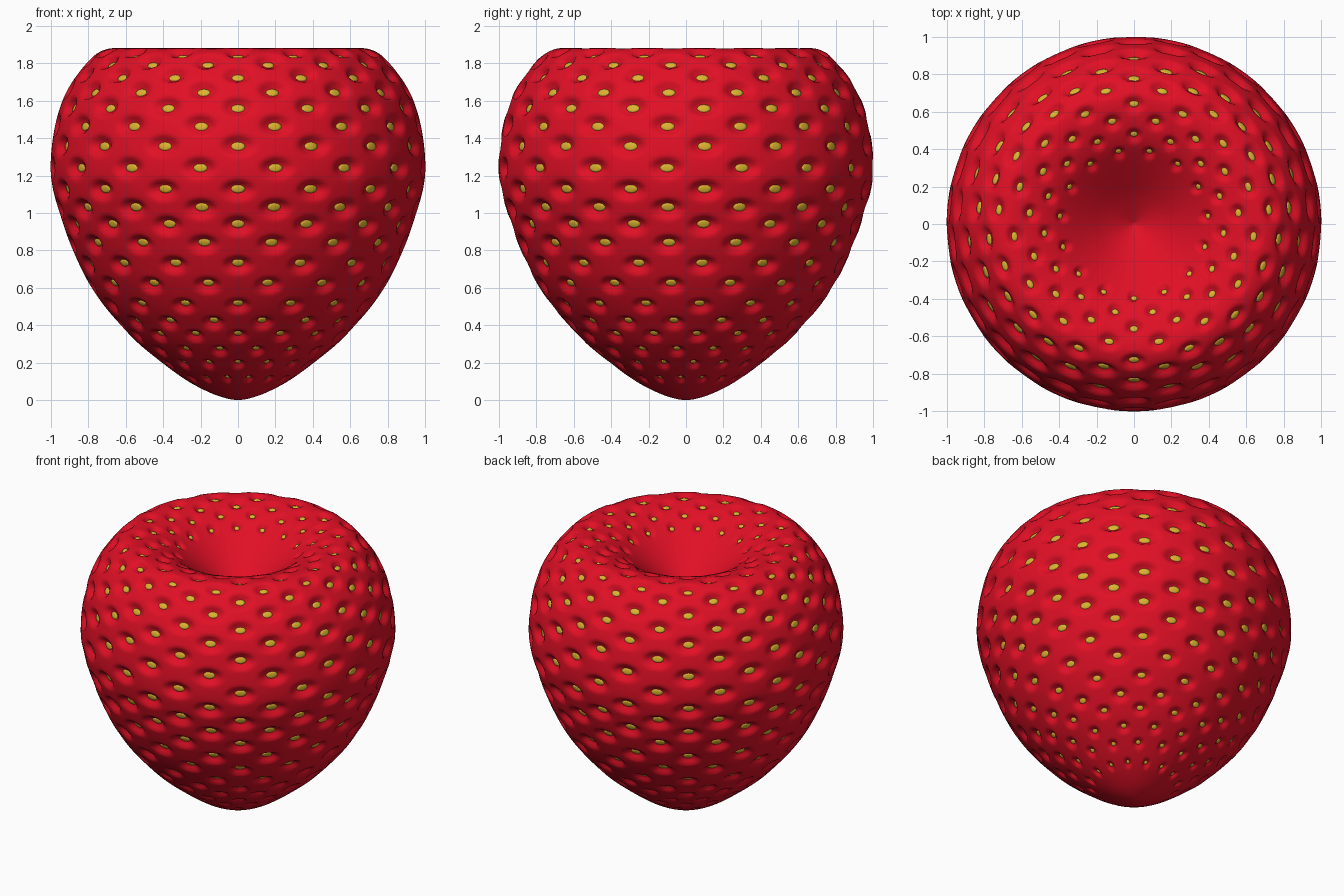
import bpy, bmesh, math
from mathutils import Vector

if "Cube" in bpy.data.objects:
    bpy.data.objects.remove(bpy.data.objects["Cube"])

# ---- berry profile (radius, height): tip -> flank -> rim -> hollow ----
PROFILE = [(0, 0), (.10, .02), (.20, .063), (.29, .115), (.40, .195), (.535, .305), (.635, .41),
           (.72, .51), (.80, .63), (.86, .75), (.91, .87), (.95, .99), (.983, 1.10),
           (1.0, 1.2), (1.0, 1.3), (.988, 1.41), (.965, 1.52), (.93, 1.62), (.88, 1.71),
           (.81, 1.80), (.75, 1.855), (.68, 1.88), (.60, 1.874), (.50, 1.845), (.42, 1.805),
           (.34, 1.745), (.26, 1.68), (.16, 1.60), (.07, 1.54), (0, 1.50)]
SEED_Z = [.11, .19, .26, .34, .41, .50, .61, .72, .83, .93, 1.02, 1.12, 1.24,
          1.36, 1.47, 1.57, 1.66, 1.74, 1.81, 1.86]      # rows on the flank
SEED_R = [.64, .555, .47, .385]                          # rows in the hollow
PER_ROW = 15
STEP = 2 * math.pi / PER_ROW
N = 1000


def smooth_profile():
    """Catmull-Rom through the profile, resampled evenly by length."""
    p = [Vector(q) for q in PROFILE]
    p = [Vector((-p[1].x, p[1].y))] + p + [2 * p[-1] - p[-2]]
    dense = []
    for i in range(1, len(p) - 2):
        a, b, c, d = p[i - 1:i + 3]
        for k in range(30):
            t = k / 30
            dense.append(.5 * (2 * b + (c - a) * t + (2 * a - 5 * b + 4 * c - d) * t * t
                               + (3 * b - a - 3 * c + d) * t ** 3))
    dense.append(p[-2])
    acc = [0]
    for u, v in zip(dense, dense[1:]):
        acc.append(acc[-1] + (v - u).length)
    out, j = [], 0
    for k in range(N + 1):
        s = acc[-1] * k / N
        while j < len(acc) - 2 and acc[j + 1] < s:
            j += 1
        out.append(dense[j].lerp(dense[j + 1], (s - acc[j]) / (acc[j + 1] - acc[j])))
    return out, acc[-1]


CURVE, LENGTH = smooth_profile()


def at(s):
    """Point and outward normal of the profile at length s."""
    f = min(max(s / LENGTH * N, 0), N - 1e-6)
    i = int(f)
    t = CURVE[min(i + 4, N)] - CURVE[max(i - 4, 0)]
    return CURVE[i].lerp(CURVE[i + 1], f - i), Vector((t.y, -t.x)).normalized()


# ---- seed rows: length position, angle offset, dimple size ----
rim = max(range(N), key=lambda i: CURVE[i].y)
ROWS = []
hits = [min(range(rim), key=lambda i: abs(CURVE[i].y - z)) for z in SEED_Z]
hits += [min(range(rim, N), key=lambda i: abs(CURVE[i].x - r)) for r in SEED_R]
for n, i in enumerate(hits):
    r = CURVE[i].x
    offset = -math.pi / 2 + (STEP / 2 if n % 2 == 0 else 0)
    ROWS.append((LENGTH * i / N, offset, .106, .028 + .036 * r, .012 + .026 * r))


def sink(s, ang):
    """Depth of the dimple at this spot."""
    deep = 0
    for s0, off, a, b, depth in ROWS:
        if abs(s - s0) < b:
            da = (ang - off + STEP / 2) % STEP - STEP / 2
            d = math.hypot(da / a, (s - s0) / b)
            if d < 1:
                t = min(1, (1 - d) / .68)
                deep = max(deep, depth * t * t * (3 - 2 * t))
    return deep


def surface(s, ang, lift=0):
    p, nrm = at(s)
    q = p + nrm * (lift - sink(s, ang))
    return (q.x * math.cos(ang), q.x * math.sin(ang), q.y)


def make(name, bm, colour_name, colour):
    bmesh.ops.recalc_face_normals(bm, faces=bm.faces)
    for f in bm.faces:
        f.smooth = True
    me = bpy.data.meshes.new(name)
    bm.to_mesh(me)
    bm.free()
    mat = bpy.data.materials.new(colour_name)
    mat.diffuse_color = (*colour, 1)
    mat.use_nodes = True
    mat.node_tree.nodes["Principled BSDF"].inputs["Base Color"].default_value = mat.diffuse_color
    me.materials.append(mat)
    ob = bpy.data.objects.new(name, me)
    bpy.context.collection.objects.link(ob)
    return ob


# ---- berry body: dimpled lathe ----
COLS, RINGS = 300, 190
bm = bmesh.new()
tip = bm.verts.new((0, 0, PROFILE[0][1]))
pit = bm.verts.new((0, 0, PROFILE[-1][1]))
rings = [[bm.verts.new(surface(LENGTH * k / RINGS, 2 * math.pi * c / COLS))
          for c in range(COLS)] for k in range(1, RINGS)]
for c in range(COLS):
    e = (c + 1) % COLS
    bm.faces.new((tip, rings[0][e], rings[0][c]))
    bm.faces.new((pit, rings[-1][c], rings[-1][e]))
    for lo, hi in zip(rings, rings[1:]):
        bm.faces.new((lo[c], lo[e], hi[e], hi[c]))
make("berry_body", bm, "berry red", (.76, .005, .019))

# ---- seeds: low domes resting in the dimples ----
bm = bmesh.new()
SIDES = 12
for s0, off, a, b, depth in ROWS:
    for n in range(PER_ROW):
        ang0 = off + n * STEP
        loops = []
        for size, lift in ((.40, -.006), (.37, .003), (.2, .006)):
            loops.append([bm.verts.new(surface(
                s0 + b * size * math.sin(2 * math.pi * k / SIDES),
                ang0 + a * size * math.cos(2 * math.pi * k / SIDES), lift)) for k in range(SIDES)])
        for lo, hi in zip(loops, loops[1:]):
            for k in range(SIDES):
                m = (k + 1) % SIDES
                bm.faces.new((lo[k], lo[m], hi[m], hi[k]))
        bm.faces.new(loops[-1])
make("seeds", bm, "seed yellow", (.72, .46, .03))
